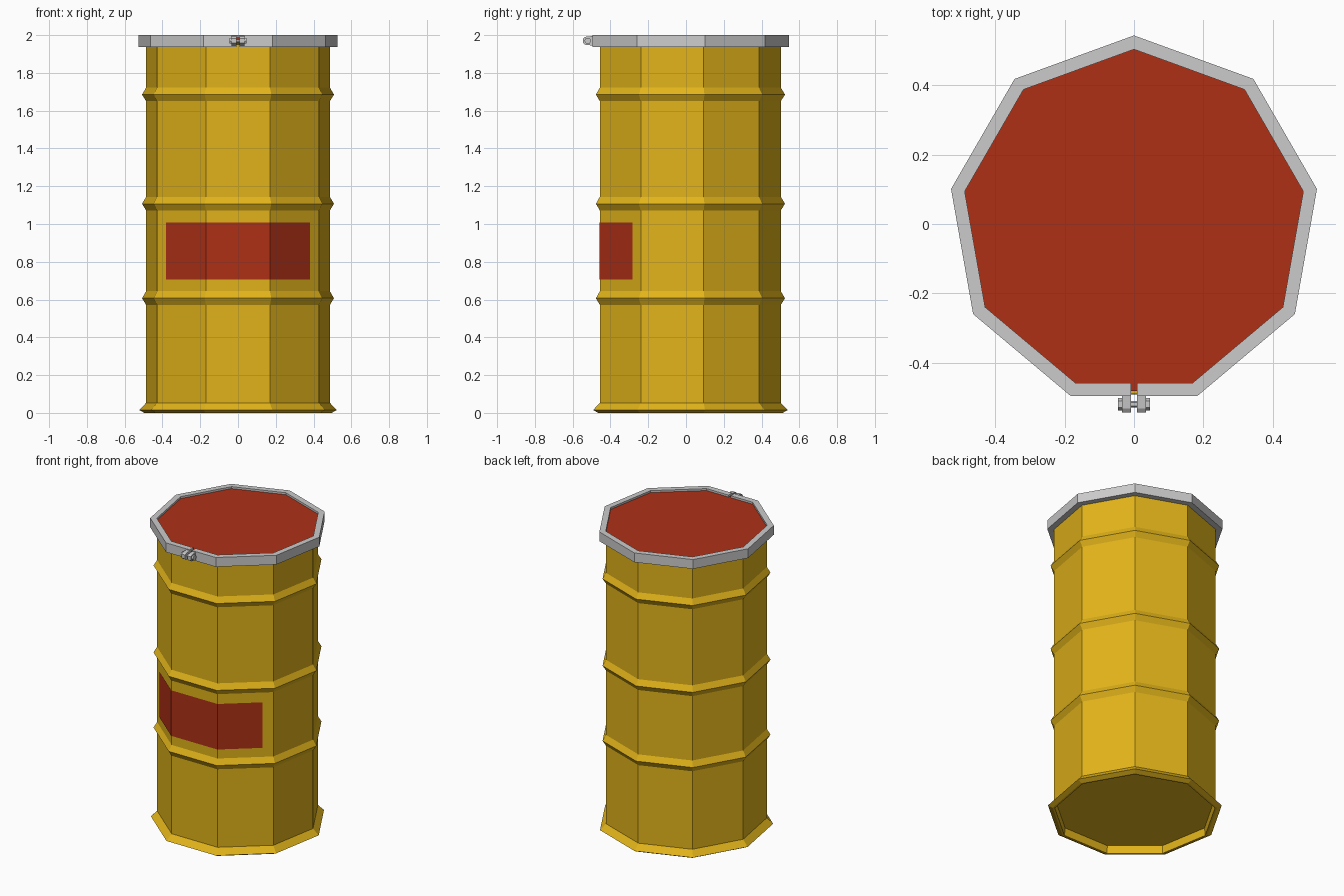
import bpy, bmesh
from math import sin, cos, pi, radians

if "Cube" in bpy.data.objects:
    bpy.data.objects.remove(bpy.data.objects["Cube"])

SIDES = 9
YC = 0.008                      # drum axis, shifted so the clamp fits the bounds
APO = cos(pi / SIDES)           # apothem / radius
ANGLES = [radians(-70 + 40 * i) for i in range(SIDES)]


def material(name, rgb):
    m = bpy.data.materials.new(name)
    m.diffuse_color = (*rgb, 1)
    m.use_nodes = True
    m.node_tree.nodes["Principled BSDF"].inputs["Base Color"].default_value = m.diffuse_color
    return m


yellow = material("yellow_paint", (0.75, 0.45, 0.01))
red = material("red_paint", (0.42, 0.03, 0.008))


def finish(bm, name, mat=None, closed=True):
    if closed:
        bmesh.ops.recalc_face_normals(bm, faces=bm.faces)
    me = bpy.data.meshes.new(name)
    bm.to_mesh(me)
    bm.free()
    ob = bpy.data.objects.new(name, me)
    bpy.context.collection.objects.link(ob)
    if mat:
        me.materials.append(mat)
    return ob


def corner(r, a, z):
    return (r * cos(a), YC + r * sin(a), z)


def lathe(name, profile, mat):
    """Nine-sided turned solid, capped at both ends of the profile."""
    bm = bmesh.new()
    rings = [[bm.verts.new(corner(r, a, z)) for a in ANGLES] for r, z in profile]
    for lo, hi in zip(rings, rings[1:]):
        for i in range(SIDES):
            j = (i + 1) % SIDES
            bm.faces.new((lo[i], lo[j], hi[j], hi[i]))
    bm.faces.new(rings[0])
    bm.faces.new(rings[-1])
    return finish(bm, name, mat)


def prism_x(name, section, x0, x1):
    """Extrude a (y, z) section along x."""
    bm = bmesh.new()
    f = bm.faces.new([bm.verts.new((x0, y, z)) for y, z in section])
    ext = bmesh.ops.extrude_face_region(bm, geom=[f])
    bmesh.ops.translate(bm, vec=(x1 - x0, 0, 0),
                        verts=[v for v in ext["geom"] if isinstance(v, bmesh.types.BMVert)])
    return finish(bm, name)


# Drum body: recessed base, flared foot, three ribs, hidden top flange
R = 0.494
profile = [(0.485, 0.05), (0.49, 0.0), (0.503, 0.0), (0.532, 0.015), (R, 0.053)]
for z in (0.607, 1.107, 1.685):
    profile += [(R, z - 0.035), (0.516, z), (R, z + 0.037)]
profile += [(R, 1.95), (0.53, 1.96), (0.53, 1.97)]
lathe("drum_body", profile, yellow)

# Lid set just below the top of the clamp ring
lathe("lid", [(0.522, 1.965), (0.522, 1.987)], red)

# Clamp ring, split at the middle of the front side
GAP = 0.008
section = [(0.496, 1.938), (0.536, 1.938), (0.536, 2.0), (0.496, 2.0)]
stations = [[(GAP, YC - r * APO, z) for r, z in section]]
stations += [[corner(r, a, z) for r, z in section] for a in ANGLES]
stations += [[(-GAP, YC - r * APO, z) for r, z in section]]
bm = bmesh.new()
loops = [[bm.verts.new(p) for p in s] for s in stations]
for a, b in zip(loops, loops[1:]):
    for i in range(4):
        j = (i + 1) % 4
        bm.faces.new((a[i], a[j], b[j], b[i]))
bm.faces.new(loops[0])
bm.faces.new(loops[-1])
finish(bm, "clamp_ring")

# Clamp lugs with chamfered ends, and the hexagonal bolt heads
lug = [(-0.485, 1.944), (-0.533, 1.949), (-0.544, 1.957),
       (-0.544, 1.983), (-0.533, 1.991), (-0.485, 1.996)]


def hexagon(r):
    return [(-0.52 + r * cos(i * pi / 3), 1.97 + r * sin(i * pi / 3)) for i in range(6)]


for side, s in (("left", -1), ("right", 1)):
    prism_x(f"clamp_lug_{side}", lug, s * GAP, s * 0.034)
    prism_x(f"bolt_head_{side}", hexagon(0.018), s * 0.034, s * 0.046)
prism_x("bolt_shaft", hexagon(0.009), -0.035, 0.035)

# Painted label wrapped over the three front sides
RL = R + 0.003
x1, y1 = RL * sin(pi / SIDES), YC - RL * APO
x2, y2 = RL * sin(pi / 3), YC - RL * cos(pi / 3)
t = (0.38 - x1) / (x2 - x1)
ye = y1 + t * (y2 - y1)
path = [(-0.38, ye), (-x1, y1), (x1, y1), (0.38, ye)]
bm = bmesh.new()
rows = [[bm.verts.new((x, y, z)) for x, y in path] for z in (0.705, 1.008)]
for i in range(3):
    bm.faces.new((rows[0][i], rows[0][i + 1], rows[1][i + 1], rows[1][i]))
finish(bm, "label", red, closed=False)
